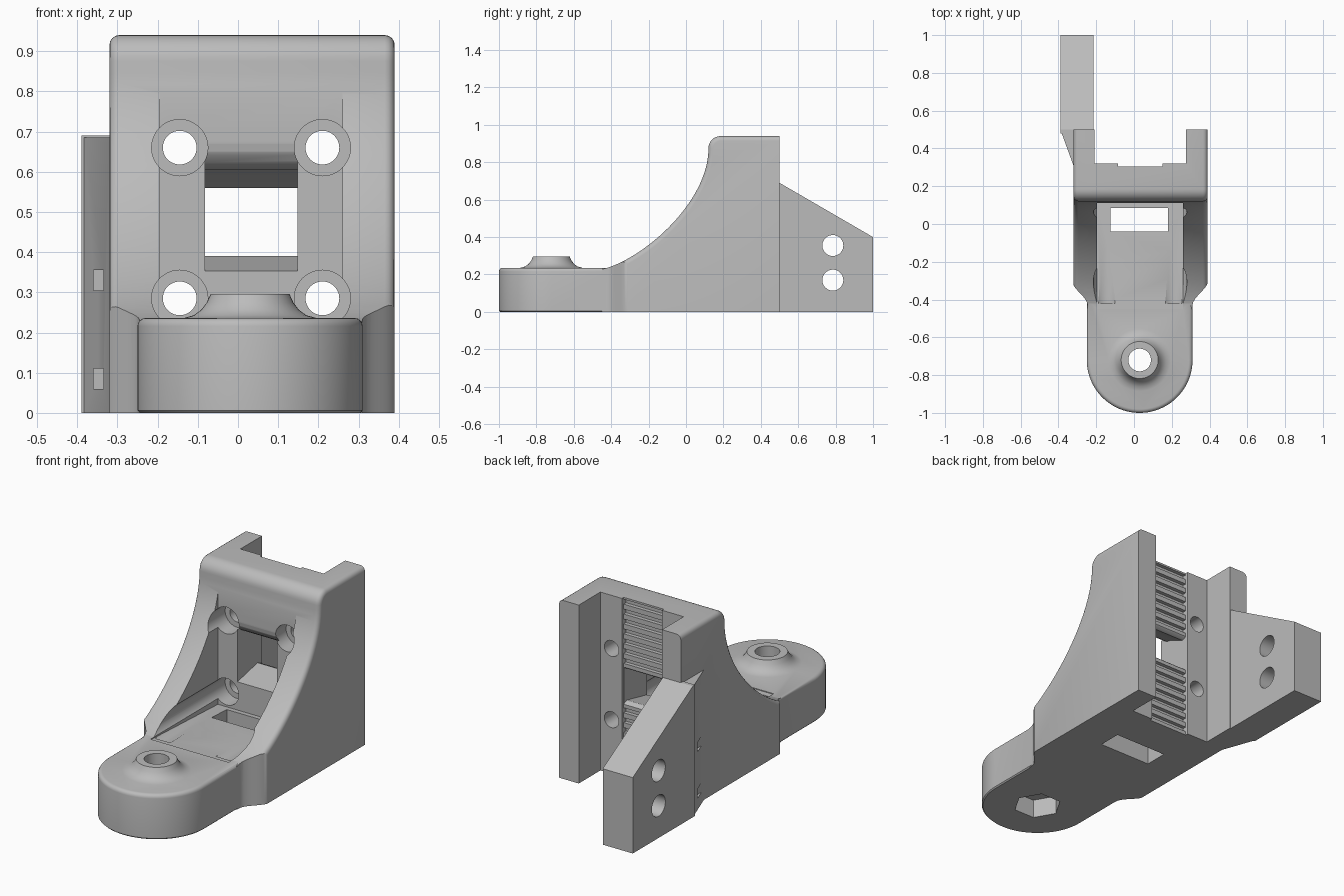
import bpy, bmesh
from math import sin, cos, pi, radians
from mathutils import Vector

cube = bpy.data.objects.get("Cube")
if cube:
    bpy.data.objects.remove(cube, do_unlink=True)

grey = bpy.data.materials.new("matte_grey")
grey.use_nodes = True
tone = (0.5, 0.5, 0.5, 1)
grey.diffuse_color = tone
grey.node_tree.nodes["Principled BSDF"].inputs["Base Color"].default_value = tone


# --- helpers ---
def solid(name, *stacks):
    """Closed mesh; every stack is a list of matching loops skinned in order."""
    bm = bmesh.new()
    for loops in stacks:
        rings = [[bm.verts.new(p) for p in loop] for loop in loops]
        for a, b in zip(rings, rings[1:]):
            n = len(a)
            for i in range(n):
                j = (i + 1) % n
                bm.faces.new((a[i], a[j], b[j], b[i]))
        bm.faces.new(rings[0])
        bm.faces.new(rings[-1])
    bmesh.ops.recalc_face_normals(bm, faces=bm.faces)
    mesh = bpy.data.meshes.new(name)
    bm.to_mesh(mesh)
    bm.free()
    mesh.materials.append(grey)
    ob = bpy.data.objects.new(name, mesh)
    bpy.context.collection.objects.link(ob)
    return ob


def along_x(pts, x0, x1):
    return [[(x, y, z) for y, z in pts] for x in (x0, x1)]


def along_z(pts, z0, z1):
    return [[(x, y, z) for x, y in pts] for z in (z0, z1)]


def block(x0, x1, y0, y1, z0, z1):
    return along_z([(x0, y0), (x1, y0), (x1, y1), (x0, y1)], z0, z1)


def circle(u, v, r, n=48):
    return [(u + r * cos(2 * pi * i / n), v + r * sin(2 * pi * i / n)) for i in range(n)]


def rod_y(x, z, r, y0, y1):
    return [[(a, y, b) for a, b in circle(x, z, r)] for y in (y0, y1)]


def combine(target, tool, op):
    tool.hide_render = True
    mod = target.modifiers.new("combine", 'BOOLEAN')
    mod.operation = op
    mod.solver = 'EXACT'
    mod.object = tool
    bpy.context.view_layer.objects.active = target
    bpy.ops.object.modifier_apply(modifier=mod.name)
    bpy.data.objects.remove(tool, do_unlink=True)


def cut(*stacks):
    combine(body, solid("cutter", *stacks), 'DIFFERENCE')


# --- upright: side profile with rounded rim, swept across the width ---
def rim_points():
    out = []
    for i in range(9):
        n = Vector((cos(radians(90 + 90 * i / 8)), sin(radians(90 + 90 * i / 8))))
        out.append((Vector((0.185, 0.875)) + n * 0.065, n))
    p = [Vector(v) for v in ((0.12, 0.875), (0.12, 0.58), (-0.24, 0.275), (-0.45, 0.228))]
    for i in range(1, 33):
        t = i / 32
        s = 1 - t
        pos = s**3 * p[0] + 3 * s * s * t * p[1] + 3 * s * t * t * p[2] + t**3 * p[3]
        d = s * s * (p[1] - p[0]) + 2 * s * t * (p[2] - p[1]) + t * t * (p[3] - p[2])
        d.normalize()
        out.append((pos, Vector((d.y, -d.x))))
    return out


RIM = rim_points()


def side_loop(x, inset):
    pts = [p - n * inset for p, n in RIM]
    pts = [Vector((0.5, 0)), Vector((0.5, 0.94 - inset))] + pts + [Vector((-0.45, 0))]
    return [(x, p.x, p.y) for p in pts]


R = 0.025
steps = [(R * (1 - sin(a)), R * (1 - cos(a))) for a in (0, pi / 8, pi / 4, 3 * pi / 8, pi / 2)]
# each step pairs the inset of the loop with its distance from the side
loops = [side_loop(-0.32 + b, a) for a, b in steps]
loops += [side_loop(0.39 - b, a) for a, b in reversed(steps)]
body = solid("belt_carriage_bracket", loops)

# --- neck: plan outline that narrows towards the foot ---
half = [(0.275, -0.48)]
for i in range(13):
    t = i / 12
    half.append((0.278 + 0.082 * t * t * (3 - 2 * t), -0.43 + 0.13 * t))
half.append((0.36, 0.6))
plan = [(0.032 + w, y) for w, y in half] + [(0.032 - w, y) for w, y in reversed(half)]
combine(body, solid("neck_outline", along_z(plan, -0.1, 1.1)), 'INTERSECT')


# --- foot with round end and softened rim ---
def foot_loop(z, inset):
    r = 0.28 - inset
    arc = [(0.03 + r * cos(pi + pi * i / 40), -0.72 + r * sin(pi + pi * i / 40), z)
           for i in range(41)]
    return arc + [(0.03 + r, -0.36, z), (0.03 - r, -0.36, z)]


foot = [foot_loop(0, 0.006), foot_loop(0.006, 0)]
foot += [foot_loop(0.236 - a * 0.8, b * 0.8) for a, b in reversed(steps)][::-1]
foot = foot[:2] + sorted(foot[2:], key=lambda ring: ring[0][2])
combine(body, solid("foot", foot), 'UNION')

# --- flared boss ---
boss = [(0.17, 0.2), (0.165, 0.236), (0.14, 0.243), (0.122, 0.256), (0.108, 0.274), (0.098, 0.296)]
combine(body, solid("boss", [[(x, y, z) for x, y in circle(0.03, -0.72, r)] for r, z in boss]), 'UNION')

# --- side arm and the flare that joins it to the upright ---
flare = [(-0.23, 0.5), (-0.39, 0.5), (-0.31, 0.28), (-0.23, 0.3)]
combine(body, solid("arm_flare", along_z(flare, 0, 0.685)), 'UNION')
arm = [(0.48, 0), (1, 0), (1, 0.4), (0.5, 0.69), (0.48, 0.69)]
combine(body, solid("arm", along_x(arm, -0.39, -0.215)), 'UNION')

# --- rear rail slot ---
cut(block(-0.21, 0.275, 0.32, 1.1, -0.1, 1.1))

# --- front pocket between the cheeks ---
cut(along_x([(-0.45, 0.232), (0.112, 0.205), (0.112, 0.95), (-0.45, 0.95)], -0.195, 0.26))

# --- belt channel and its tooth grooves ---
cut(block(-0.084, 0.15, 0.305, 0.36, -0.1, 1.1))
heights = [0.02 + 0.052 * i for i in range(18)]
cut(*[block(-0.084, 0.15, 0.285, 0.34, z, z + 0.026)
      for z in heights if z < 0.34 or 0.58 < z < 0.91])

# --- window with rounded lips ---
window = [(0.05, 0.34), (0.28, 0.39), (0.3, 0.382), (0.35, 0.33), (0.35, 0.62),
          (0.3, 0.567), (0.28, 0.56), (0.19, 0.6)]
window += [(0.19 - 0.08 * sin(a), 0.68 - 0.08 * cos(a)) for a in (pi / 8, pi / 4, 3 * pi / 8, pi / 2)]
window += [(0.05, 0.69)]
cut(along_x(window, -0.082, 0.148))

# --- bolt holes and counterbores ---
bolts = [(x, z) for x in (-0.145, 0.21) for z in (0.285, 0.66)]
cut(*[rod_y(x, z, 0.07, -0.42, 0.2) for x, z in bolts])
cut(*[rod_y(x, z, 0.042, 0.15, 0.4) for x, z in bolts])

# --- strap slot in the floor ---
cut(block(-0.125, 0.18, -0.04, 0.085, -0.1, 0.3))

# --- foot bolt hole and nut trap ---
cut(along_z(circle(0.03, -0.72, 0.06), -0.1, 0.4))
cut(along_z(circle(0.03, -0.72, 0.12, 6), -0.1, 0.1))

# --- arm holes and small tie slots ---
cut(*[along_x(circle(0.785, z, 0.056), -0.5, -0.1) for z in (0.355, 0.17)])
cut(*[block(-0.36, -0.335, 0.25, 0.56, z, z + 0.05) for z in (0.305, 0.06)])

# --- shading ---
bpy.ops.object.select_all(action='DESELECT')
body.select_set(True)
bpy.context.view_layer.objects.active = body
bpy.ops.object.shade_smooth_by_angle(angle=radians(30))
